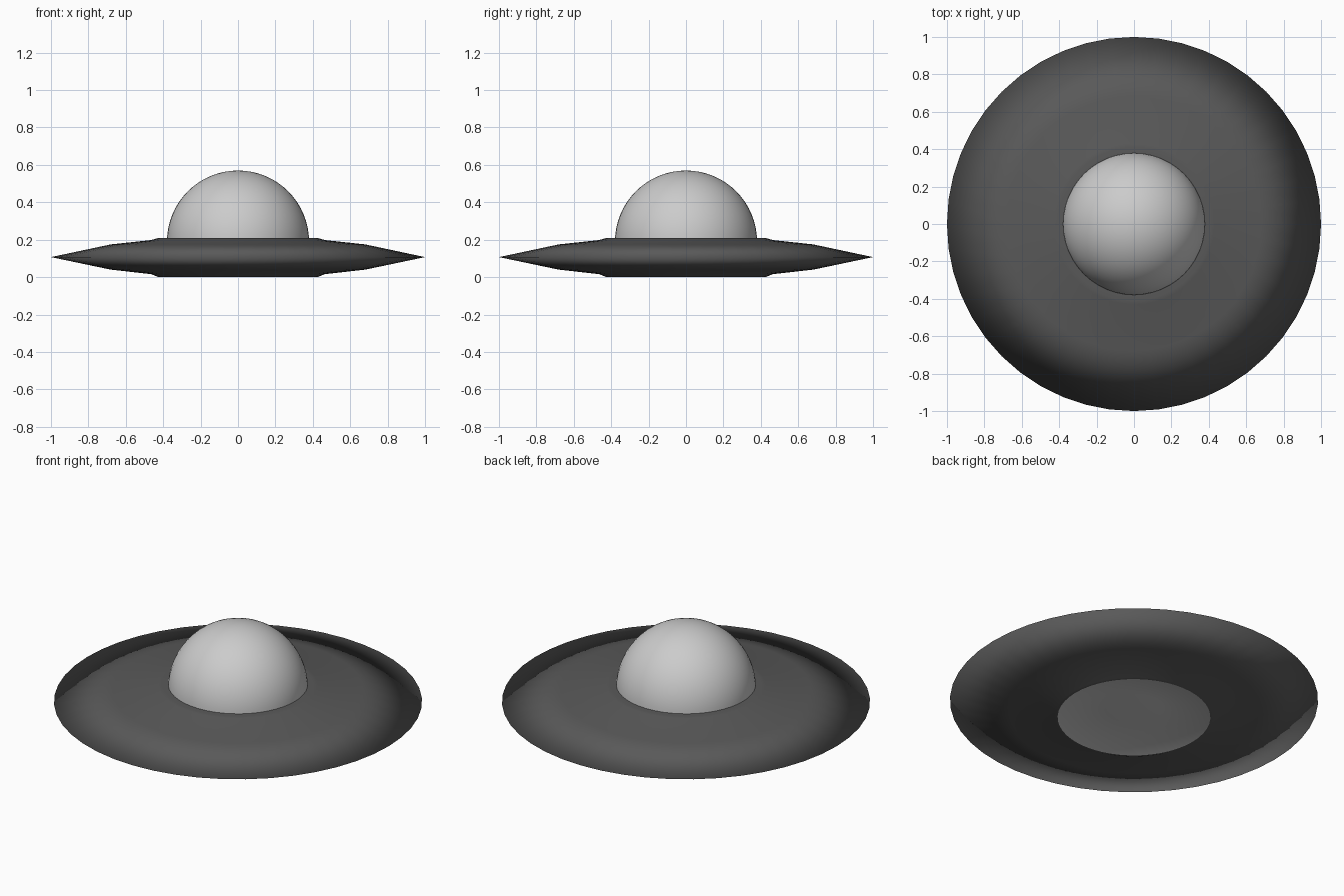
import bpy, bmesh, math

if "Cube" in bpy.data.objects:
    bpy.data.objects.remove(bpy.data.objects["Cube"])

SEGMENTS = 48


def lathe(name, profile, material=None):
    """Spin a list of (radius, height) points around the z axis."""
    bm = bmesh.new()
    verts = [bm.verts.new((r, 0, z)) for r, z in profile]
    edges = [bm.edges.new(pair) for pair in zip(verts, verts[1:])]
    bmesh.ops.spin(bm, geom=verts + edges, cent=(0, 0, 0), axis=(0, 0, 1),
                   angle=math.tau, steps=SEGMENTS)
    bmesh.ops.remove_doubles(bm, verts=bm.verts, dist=0.0005)
    bmesh.ops.recalc_face_normals(bm, faces=bm.faces)
    for face in bm.faces:
        face.smooth = True
    mesh = bpy.data.meshes.new(name)
    bm.to_mesh(mesh)
    bm.free()
    obj = bpy.data.objects.new(name, mesh)
    bpy.context.collection.objects.link(obj)
    if material:
        mesh.materials.append(material)
    return obj


dark = bpy.data.materials.new("dark_grey")
dark.diffuse_color = (0.1, 0.1, 0.1, 1)
dark.use_nodes = True
dark.node_tree.nodes["Principled BSDF"].inputs["Base Color"].default_value = dark.diffuse_color

# Saucer hull, thin at the rim, open in the middle underneath
lathe("saucer_hull", [(0.415, 0.0), (0.43, 0.002), (0.465, 0.016), (0.68, 0.04),
                      (1.0, 0.107), (0.68, 0.175), (0.465, 0.198),
                      (0.43, 0.208), (0.41, 0.21), (0.36, 0.21)], dark)

# Cabin dome, a little more than half a sphere above the hull
steps = 16
dome = [(0.38 * math.cos(a), 0.19 + 0.38 * math.sin(a))
        for a in (math.pi / 2 * i / steps for i in range(steps + 1))]
lathe("cabin_dome", dome)

# Shallow dished plate with a centre point under the hull
plate = lathe("belly_plate", [(0.415, 0.0), (0.16, 0.055), (0.0, 0.01)])
bm = bmesh.new()
bm.from_mesh(plate.data)
if sum(f.normal.z for f in bm.faces) > 0:
    bmesh.ops.reverse_faces(bm, faces=bm.faces)
bm.to_mesh(plate.data)
bm.free()
